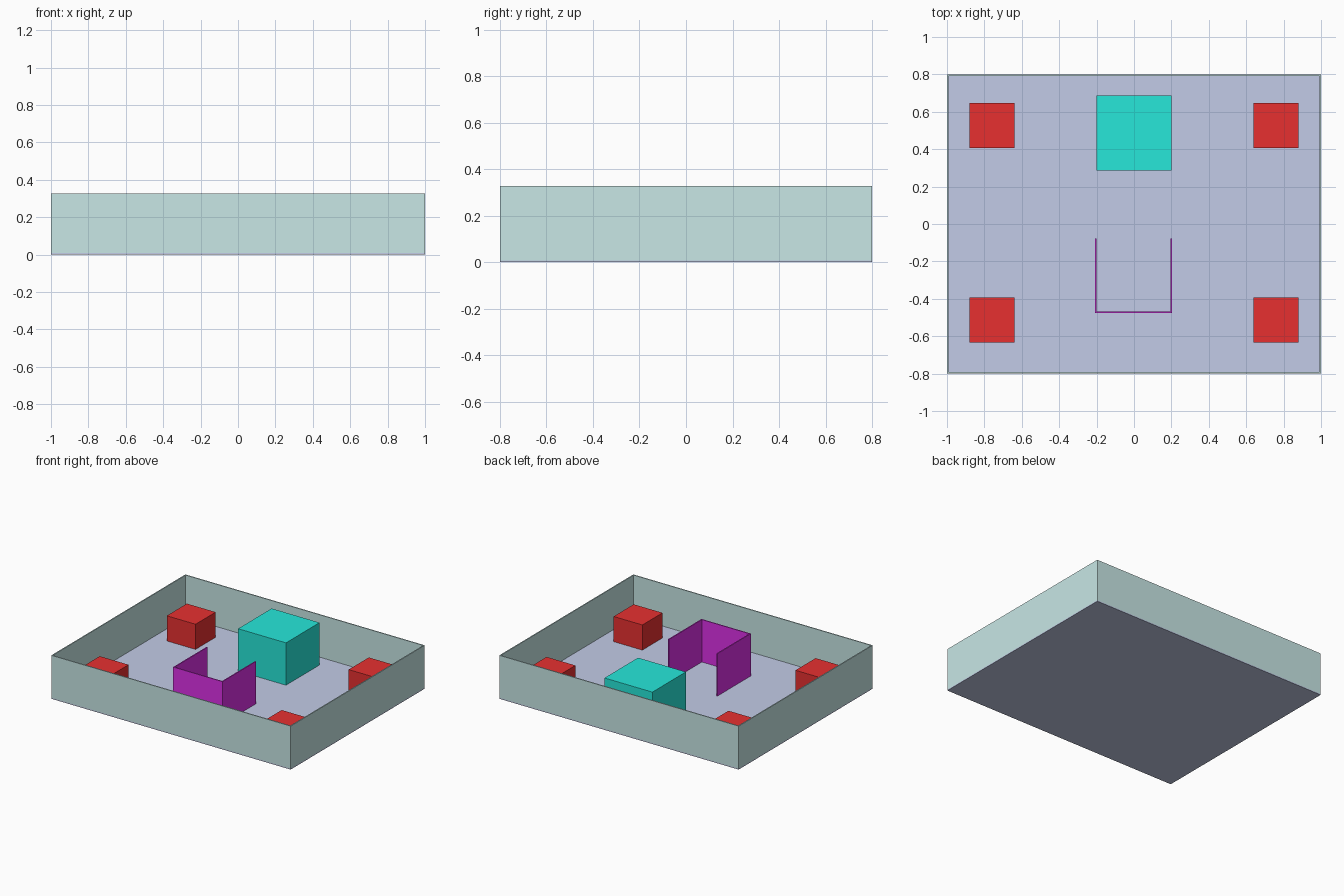
import bpy

if "Cube" in bpy.data.objects:
    bpy.data.objects.remove(bpy.data.objects["Cube"])

FLOOR = 0.008   # floor thickness
TOP = 0.328     # top of walls and tall parts
T = 0.008       # sheet thickness


def material(name, rgb):
    m = bpy.data.materials.new(name)
    m.diffuse_color = (*rgb, 1)
    m.use_nodes = True
    m.node_tree.nodes["Principled BSDF"].inputs["Base Color"].default_value = m.diffuse_color
    return m


def box(name, x, y, z, mat):
    """Box from (min, max) pairs on each axis."""
    bpy.ops.mesh.primitive_cube_add(
        size=1, location=[(a + b) / 2 for a, b in (x, y, z)])
    ob = bpy.context.object
    ob.name = name
    ob.scale = [b - a for a, b in (x, y, z)]
    bpy.ops.object.transform_apply(location=False, rotation=False, scale=True)
    ob.data.materials.append(mat)
    return ob


floor_mat = material("floor_blue_grey", (0.54, 0.60, 0.80))
wall_mat = material("wall_pale_green", (0.58, 0.80, 0.79))
red = material("red", (0.80, 0.03, 0.03))
teal = material("teal", (0.02, 0.80, 0.70))
purple = material("purple", (0.72, 0.03, 0.80))

# Floor slab
box("floor", (-1, 1), (-0.8, 0.8), (0, FLOOR), floor_mat)

# Outer walls
wall_z = (FLOOR, TOP)
box("wall_front", (-1, 1), (-0.8, -0.8 + T), wall_z, wall_mat)
box("wall_back", (-1, 1), (0.8 - T, 0.8), wall_z, wall_mat)
box("wall_left", (-1, -1 + T), (-0.8 + T, 0.8 - T), wall_z, wall_mat)
box("wall_right", (1 - T, 1), (-0.8 + T, 0.8 - T), wall_z, wall_mat)

# Four red corner blocks
for side, x in (("left", -0.76), ("right", 0.76)):
    for end, y in (("front", -0.513), ("back", 0.527)):
        box(f"corner_block_{end}_{side}", (x - 0.12, x + 0.12),
            (y - 0.12, y + 0.12), (FLOOR, 0.198), red)

# Large teal block
box("large_block", (-0.2, 0.2), (0.287, 0.687), wall_z, teal)

# Three-sided purple screen, open towards the back
y0, y1 = -0.477, -0.077
box("screen_front", (-0.208, 0.204), (y0, y0 + T), wall_z, purple)
box("screen_left", (-0.208, -0.2), (y0 + T, y1), wall_z, purple)
box("screen_right", (0.196, 0.204), (y0 + T, y1), wall_z, purple)
